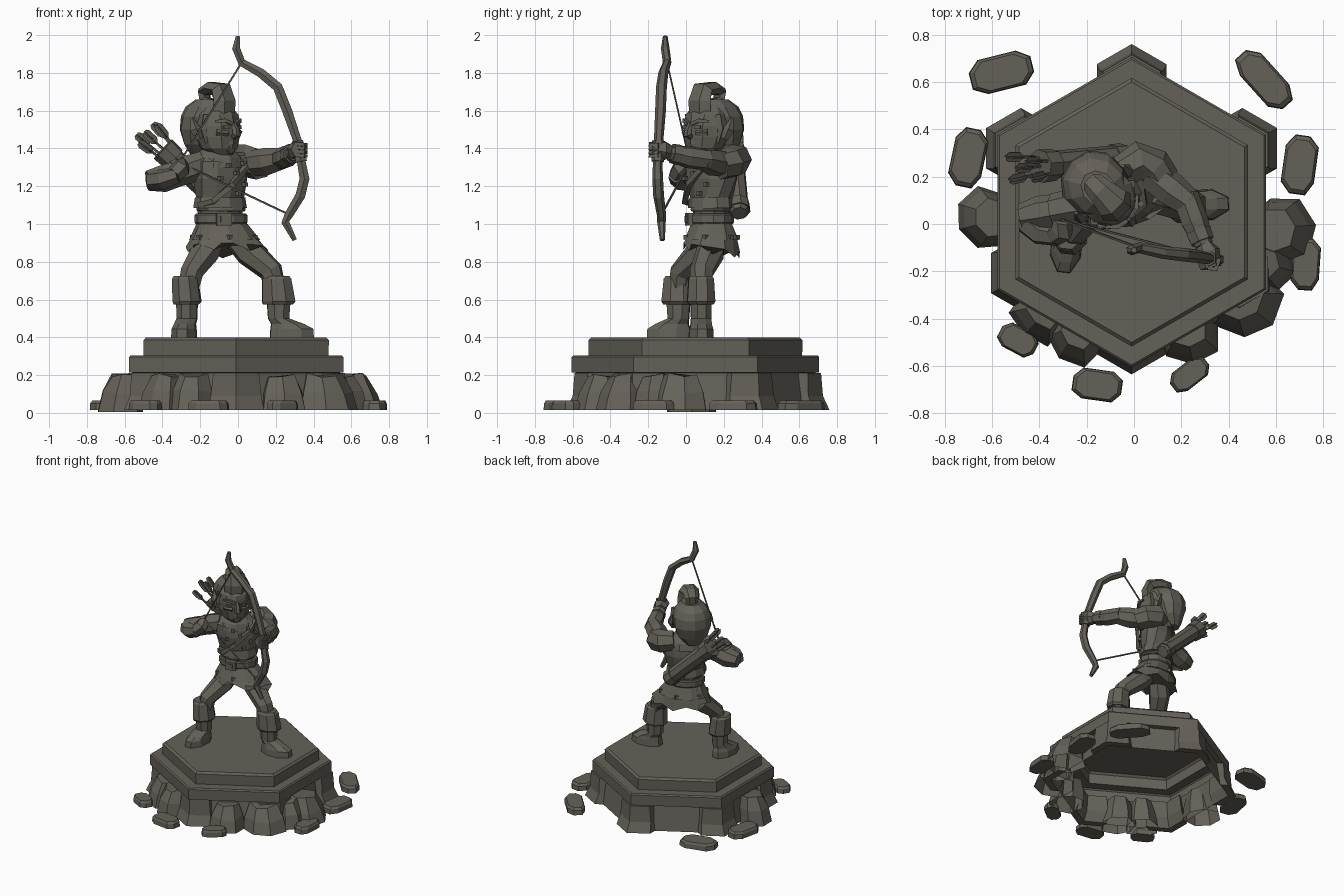
import bpy, bmesh, math, random
from mathutils import Vector as V
random.seed(4)

stone = bpy.data.materials.new("weathered_stone")
stone.diffuse_color = (0.13, 0.12, 0.10, 1)


def loft(name, rings, bottom=True, top=True):
    """Skin a list of equal-length point rings into a flat-shaded mesh."""
    bm = bmesh.new()
    vs = [[bm.verts.new(p) for p in r] for r in rings]
    n = len(vs[0])
    for a, b in zip(vs, vs[1:]):
        for i in range(n):
            j = (i + 1) % n
            bm.faces.new((a[i], a[j], b[j], b[i]))
    if bottom:
        bm.faces.new(vs[0][::-1])
    if top:
        bm.faces.new(vs[-1])
    if bottom and top:
        bmesh.ops.recalc_face_normals(bm, faces=bm.faces)
    me = bpy.data.meshes.new(name)
    bm.to_mesh(me)
    bm.free()
    me.materials.append(stone)
    ob = bpy.data.objects.new(name, me)
    bpy.context.collection.objects.link(ob)
    return ob


def ring(x, y, z, rx, ry, rot=0, n=8, phase=0.5):
    """Horizontal n-sided section, rotated by rot degrees."""
    a = math.radians(rot)
    out = []
    for i in range(n):
        t = 2 * math.pi * (i + phase) / n
        p, q = rx * math.cos(t), ry * math.sin(t)
        out.append(V((x + p * math.cos(a) - q * math.sin(a), y + p * math.sin(a) + q * math.cos(a), z)))
    return out


def tube(name, pts, radii, n=6, flat=1.0, ref=(0, 1, 0.3)):
    """Sweep an n-gon along a path with one radius per point."""
    pts = [V(p) for p in pts]
    rings = []
    for i, p in enumerate(pts):
        t = (pts[min(i + 1, len(pts) - 1)] - pts[max(i - 1, 0)]).normalized()
        u = t.cross(V(ref)).normalized()
        w = t.cross(u)
        r = radii[i] if isinstance(radii, (list, tuple)) else radii
        rings.append([p + r * (u * math.cos(k) + w * flat * math.sin(k))
                      for k in [2 * math.pi * (j + 0.5) / n for j in range(n)]])
    return loft(name, rings)


def body(l, f, z, c=(-0.095, 0.13), yaw=43):
    """Point given as left / forward offsets of the twisted upper body."""
    a = math.radians(yaw)
    return V((c[0] + l * math.cos(a) + f * math.sin(a), c[1] + l * math.sin(a) - f * math.cos(a), z))


def box(name, p, sx, sy, sz, rot):
    return loft(name, [ring(p[0], p[1], p[2] + d, sx * .707, sy * .707, rot, 4) for d in (-sz / 2, sz / 2)])


# hexagonal stepped plinth, hollow underneath
CX, CY = -0.01, 0.05
prof = [(.65, .015), (.615, .20), (.615, .21), (.655, .215), (.655, .295), (.645, .305),
        (.565, .305), (.567, .385), (.55, .40)]
loft("plinth", [ring(CX, CY, z, r, r, 0, 6) for r, z in prof], bottom=False)

# flared corner buttresses
for k in range(6):
    a = math.radians(30 + 60 * k)
    def edge(r, w, a=a):
        c = V((CX + r * math.cos(a), CY + r * math.sin(a), 0))
        s = [V((math.cos(a + q * math.radians(120)), math.sin(a + q * math.radians(120)), 0)) * w for q in (-1, 1)]
        inn = V((math.cos(a), math.sin(a), 0)) * -0.06
        return [c, c + s[1], c + s[1] + inn, c + inn, c + s[0] + inn, c + s[0]]
    g = -.025 if k in (3, 4) else 0
    loft("corner_buttress", [[p + V((0, 0, z)) for p in edge(r + g, w)]
                             for r, w, z in ((.71, .17, .015), (.675, .155, .09), (.665, .14, .212))])

# boulders leaning on the plinth: x, y, size
for i, (x, y, s) in enumerate([(-.63, .03, .14), (.62, -.02, .15), (.47, -.33, .16), (.24, -.46, .13), (-.39, -.38, .125),
                               (-.25, -.47, .13), (.57, -.17, .11)]):
    rr = [s * random.uniform(.85, 1.12) for _ in range(7)]
    def slab(z, k, lean):
        return [V((x * lean + rr[j] * k * math.cos(j * .8976 + i), y * lean + rr[j] * k * math.sin(j * .8976 + i),
                   z + random.uniform(-.012, .012) * (z > .03))) for j in range(7)]
    loft("boulder", [slab(0.015 if i else 0.005, 1, 1), slab(.11, .88, .98), slab(.20, .62, .95)], bottom=False)

# loose stones around the base, chamfered blocks: x, y, length, width, angle
for x, y, l, w, a in [(-.56, .64, .27, .15, 14), (.55, .61, .29, .13, -48), (-.70, .28, .25, .14, 78),
                      (.70, .25, .25, .14, 82), (.725, -.17, .22, .12, 86), (-.49, -.49, .17, .11, -28),
                      (-.155, -.68, .21, .13, -8), (.235, -.635, .18, .10, 38)]:
    c, s = math.cos(math.radians(a)), math.sin(math.radians(a))
    outline = [(.5, -.2), (.5, .25), (.3, .5), (-.32, .5), (-.5, .2), (-.5, -.28), (-.28, -.5), (.33, -.5)]
    loft("loose_stone", [[V((x + k * (p * l * c - q * w * s), y + k * (p * l * s + q * w * c), z)) for p, q in outline]
                         for z, k in ((.015, 1), (.05, .97), (.065, .84))])

# boots: foot, shaft and flared cuff
for side, x, y, rot, fx, fy in (("right", -.27, -.04, -96, -.015, -.05), ("left", .215, .08, 3, .07, 0)):
    loft(side + "_boot", [ring(x + fx, y + fy, .40, .125, .07, rot), ring(x + fx, y + fy, .445, .122, .067, rot),
                          ring(x + fx * .7, y + fy * .7, .47, .095, .06, rot), ring(x, y, .50, .06, .058, rot),
                          ring(x, y, .60, .068, .06, rot)])
    loft(side + "_boot_cuff", [ring(x - .003, y, .575, .085, .07, rot), ring(x, y, .59, .095, .08, rot),
                               ring(x - .01, y, .71, .082, .072, rot), ring(x - .01, y, .725, .07, .062, rot)])
tube("right_leg", [(-.13, .12, .95), (-.18, .07, .84), (-.245, -.03, .74), (-.27, -.04, .62)], [.075, .078, .062, .055], 7)
tube("left_leg", [(-.02, .14, .95), (.06, .13, .85), (.175, .085, .75), (.21, .08, .62)], [.075, .078, .065, .055], 7)

# tunic skirt with a zigzag hem and an over-layer
hem = ring(-.055, .135, .86, .225, .15, 10, 14)
for i, p in enumerate(hem):
    p.z += .018 * (-1) ** i - .15 * (p.y - .13)
loft("skirt", [hem, ring(-.075, .135, .94, .168, .13, 14, 14), ring(-.09, .135, 1.02, .125, .10, 15, 14)])
loft("skirt_flap_layer", [ring(-.07, .135, .915, .193, .146, 12, 10), ring(-.085, .135, 1.0, .138, .112, 15, 10)])

# torso, twisting from hips to shoulders
loft("torso", [ring(-.095, .135, z, a, b, r, 10) for z, a, b, r in
               ((.98, .125, .1, 15), (1.05, .12, .095, 20), (1.12, .13, .10, 28), (1.24, .165, .118, 40),
                (1.33, .165, .112, 43), (1.375, .10, .085, 43))])
for z0, z1, r in ((1.0, 1.055, .142), (1.065, 1.09, .132)):
    loft("belt", [ring(-.09, .135, z, r * k, r * .82 * k, 17, 12) for z, k in
                  ((z0, .95), (z0 + .008, 1), (z1 - .008, 1), (z1, .95))])
box("belt_buckle", (-.075, .018, 1.025), .08, .03, .065, 12)
box("buckle_centre", (-.073, .004, 1.025), .04, .014, .035, 12)
loft("tunic_hem_band", [ring(-.095, .135, z, r, r * .8, 27, 10) for z, r in ((1.085, .148), (1.14, .139))])
loft("collar", [ring(-.105, .135, z, a, b, 43, 9) for z, a, b in
                ((1.30, .15, .132), (1.35, .135, .118), (1.40, .085, .08))])
tube("chest_strap", [body(.14, .02, 1.36), body(.07, .125, 1.30), body(-.03, .13, 1.21), body(-.12, .075, 1.12),
                     body(-.13, -.02, 1.10)], .02, 4, ref=(0, 0, 1))
for l, f, z in ((.06, .118, 1.32), (-.05, .122, 1.31), (0, .128, 1.27), (.08, .108, 1.21), (.03, .112, 1.16),
                (-.09, .10, 1.24), (.12, .085, 1.28)):
    box("stud", body(l, f, z), .022, .022, .022, 43)
for p in ring(-.075, .137, .93, .172, .135, 13, 6):
    box("skirt_stud", p, .026, .026, .026, 43)
tube("neck", [(-.11, .14, 1.34), (-.115, .14, 1.43)], .06)

# bow arm: sleeve, forearm, bracer and fist
tube("left_sleeve", [(-.05, .22, 1.35), (.02, .265, 1.34), (.08, .24, 1.325), (.12, .18, 1.31)], [.07, .085, .085, .078], 7, ref=(0, 0, 1))
tube("left_upper_arm", [(.07, .21, 1.32), (.16, .14, 1.33), (.235, .085, 1.345)], [.07, .075, .06], 7, ref=(0, 0, 1))
tube("left_forearm", [(.215, .12, 1.34), (.255, .01, 1.355), (.295, -.09, 1.375)], [.058, .06, .04], 7, ref=(0, 0, 1))
tube("left_cuff", [(.27, -.03, 1.365), (.288, -.075, 1.374)], [.056, .053], 7, ref=(0, 0, 1))
tube("left_fist", [(.29, -.09, 1.385), (.31, -.12, 1.39), (.325, -.185, 1.395)], [.04, .055, .045], 6)
for k in range(4):
    tube("bow_finger", [(.31, -.185, 1.365 + k * .02), (.345, -.19, 1.36 + k * .02), (.36, -.145, 1.36 + k * .02)], .013, 4, ref=(0, 0, 1))

# drawing arm folded back to the string
tube("right_sleeve", [(-.18, .08, 1.32), (-.26, .07, 1.29), (-.34, .055, 1.265)], [.07, .078, .074], 7)
tube("right_elbow", [(-.31, .06, 1.27), (-.40, .045, 1.24), (-.48, .03, 1.23)], [.07, .074, .055], 7)
tube("right_forearm", [(-.455, .01, 1.23), (-.40, -.035, 1.235), (-.32, -.05, 1.26)], [.055, .055, .045], 6)
tube("right_fist", [(-.34, -.05, 1.26), (-.305, -.03, 1.29), (-.30, .015, 1.315)], [.045, .052, .04], 6)

# recurve bow and drawn string
bow = [(0, -.11, 1.995), (-.01, -.11, 1.93), (.02, -.10, 1.855), (.12, -.12, 1.80), (.21, -.13, 1.725), (.26, -.135, 1.60),
       (.315, -.145, 1.44), (.335, -.15, 1.33), (.352, -.15, 1.24), (.33, -.145, 1.15), (.27, -.13, 1.05), (.25, -.13, 1.01),
       (.30, -.125, .915)]
tube("bow", bow, [.013, .024, .024, .028, .03, .03, .026, .026, .03, .03, .026, .024, .014], 6, .95, (0, 1, 0))
tube("bow_grip", [bow[6], (.325, -.147, 1.385), bow[7]], .034, 6, ref=(0, 1, 0))
nock = (-.31, .02, 1.325)
tube("string_upper", [bow[2], nock], .006, 4)
tube("string_lower", [bow[10], nock], .006, 4)

# quiver with rim, base cap and fletched arrows
top, base = V((-.39, .245, 1.39)), V((-.05, .28, 1.07))
ax = (top - base).normalized()
tube("quiver", [base - ax * .02, base, top], [.045, .055, .06], 8)
tube("quiver_rim", [top - ax * .07, top + ax * .01], [.068, .072], 8)
tube("quiver_base_band", [base, base + ax * .06], .062, 8)
for i, (dx, dy) in enumerate(((-.03, -.035), (.03, .02), (-.02, .035), (.035, -.03), (.0, .0))):
    s = top + V((dx, dy, dx)) - ax * .03
    e = s + ax * (.14 + .02 * (i % 3)) + V((dx, dy, dx)) * .4
    tube("arrow_shaft", [s, e], .008, 4)
    d = (e - s).normalized()
    for flat in (.15, 6):
        tube("arrow_fletching", [e - d * .075, e - d * .055, e, e + d * .015],
             [r * (1 if flat < 1 else .15) for r in (.01, .033, .033, .02)], 4, flat)

# head, facing halfway between front and left
HC, HY = (-.125, .125), 45
loft("head", [ring(*body(0, f, z, HC, HY), a, b, HY, 10) for z, f, a, b in
              ((1.365, .055, .05, .06), (1.40, .035, .095, .10), (1.46, .02, .118, .125), (1.52, .02, .122, .128),
               (1.58, .01, .12, .122), (1.62, 0, .09, .09))])
loft("hair", [ring(*body(0, f, z, HC, HY), a, b, HY, 10) for z, f, a, b in
              ((1.355, -.11, .045, .04), (1.42, -.095, .11, .08), (1.50, -.085, .138, .115), (1.57, -.06, .138, .135),
               (1.62, -.045, .115, .128), (1.66, -.03, .07, .085))])
tube("hair_quiff", [body(l, f, z, HC, HY) for l, f, z in
                    ((0, .07, 1.57), (0, .075, 1.65), (0, .055, 1.71), (0, -.02, 1.72), (0, -.075, 1.70),
                     (0, -.07, 1.655), (0, -.02, 1.645))], [.05, .05, .046, .036, .03, .026, .02], 6, 1.6, (.7, .7, 0))
for s in (-1, 1):
    tube("brow", [body(s * l, f, z, HC, HY) for l, f, z in ((.012, .146, 1.53), (.055, .136, 1.548), (.095, .10, 1.543))],
         [.012, .014, .009], 4, ref=(0, 0, 1))
    box("eye", body(s * .045, .134, 1.512, HC, HY), .035, .016, .018, HY + s * 15)
    tube("cheek", [body(s * l, f, z, HC, HY) for l, f, z in ((.03, .134, 1.48), (.085, .10, 1.485))], [.016, .018], 5)
    tube("ear", [body(s * l, f, z, HC, HY) for l, f, z in ((.12, .01, 1.45), (.138, -.005, 1.50), (.14, -.03, 1.56))],
         [.02, .03, .008], 5)
    tube("sideburn", [body(s * l, f, z, HC, HY) for l, f, z in ((.11, .05, 1.58), (.118, .04, 1.50), (.105, .045, 1.43))],
         [.022, .02, .008], 4)
tube("nose", [body(0, f, z, HC, HY) for f, z in ((.142, 1.535), (.16, 1.495), (.164, 1.475), (.14, 1.462))],
     [.012, .02, .024, .016], 5, ref=(.7, .7, 0))
tube("mouth", [body(l, f, 1.432, HC, HY) for l, f in ((-.045, .11), (0, .137), (.045, .11))], .011, 4, ref=(0, 0, 1))
tube("chin", [body(0, .10, 1.40, HC, HY), body(0, .13, 1.395, HC, HY)], [.04, .025], 6)
